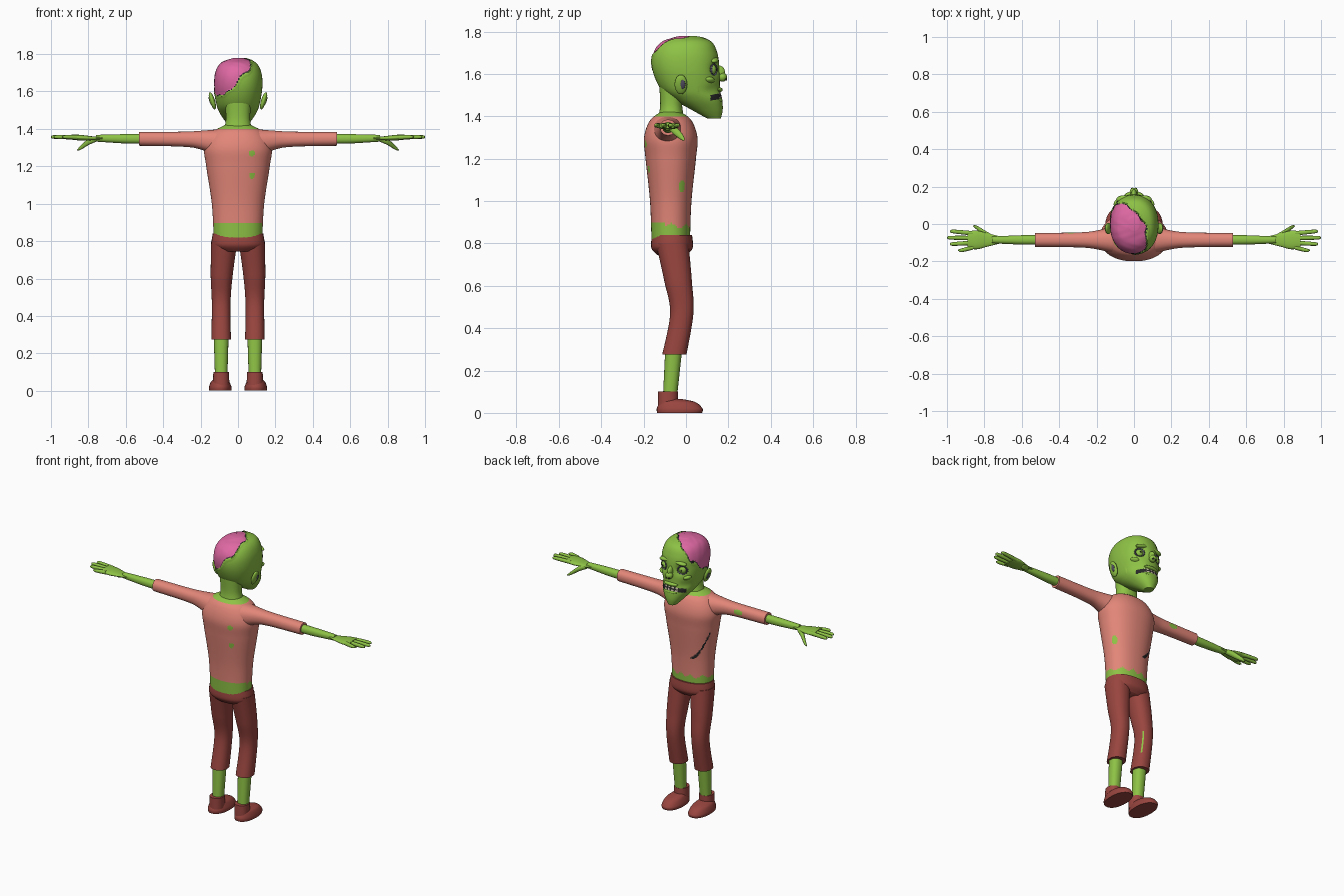
import bpy, bmesh, math
from math import sin, cos, tau, hypot, atan2, copysign, exp
from mathutils import Vector

if "Cube" in bpy.data.objects:
    bpy.data.objects.remove(bpy.data.objects["Cube"])


def material(name, *rgb):
    colour = (*rgb, 1)
    made = bpy.data.materials.new(name)
    made.use_nodes = True
    made.diffuse_color = colour
    made.node_tree.nodes["Principled BSDF"].inputs["Base Color"].default_value = colour
    return made


skin = material("green skin", 0.27, 0.54, 0.06)
shirt = material("salmon cloth", 0.77, 0.24, 0.19)
cloth = material("maroon cloth", 0.32, 0.06, 0.05)
pink = material("brain pink", 0.74, 0.14, 0.37)
dark = material("dark wound", 0.02, 0.02, 0.02)
bone = material("pale teeth", 0.6, 0.5, 0.4)
bruise = material("slate bruise", 0.09, 0.08, 0.13)


def finish(name, mesh, materials, rule=None):
    """Turn a bmesh into a smooth object, colouring its faces by the rule."""
    bmesh.ops.recalc_face_normals(mesh, faces=mesh.faces)
    if rule:
        for face in mesh.faces:
            face.material_index = materials.index(rule(face.calc_center_median()))
    data = bpy.data.meshes.new(name)
    mesh.to_mesh(data)
    mesh.free()
    for item in materials:
        data.materials.append(item)
    part = bpy.data.objects.new(name, data)
    bpy.context.collection.objects.link(part)
    bpy.ops.object.select_all(action='DESELECT')
    part.select_set(True)
    bpy.context.view_layer.objects.active = part
    bpy.ops.object.shade_smooth_by_angle(angle=math.radians(50))
    return part


def spline(stations, steps):
    """Catmull-Rom curve through the stations."""
    points = [Vector(station) for station in stations]
    padded = [points[0], *points, points[-1]]
    for before, start, end, after in zip(padded, padded[1:], padded[2:], padded[3:]):
        leave, arrive = (end - before) / 2, (after - start) / 2
        for step in range(steps):
            t = step / steps
            ease = t * t * (3 - 2 * t)
            yield (start.lerp(end, ease) + leave * t * (1 - t) ** 2
                   - arrive * t * t * (1 - t))
    yield points[-1]


def loft(name, stations, materials, along="z", ratio=1, side=1, sides=32, steps=8,
         rule=None, shape=None):
    """Skin rounded rings; each station is position, two centre values, half width."""
    mesh = bmesh.new()
    rings = []
    for place, across, deep, half in spline(stations, steps):
        ring = []
        for k in range(sides):
            c, s = cos(tau * k / sides), sin(tau * k / sides)
            u = across + half * copysign(abs(c) ** 0.9, c)
            v = deep + half * ratio * copysign(abs(s) ** 0.9, s)
            point = Vector((u, v, place) if along == "z" else (place, u, v))
            point.x *= side
            ring.append(mesh.verts.new(shape(point) if shape else point))
        rings.append(ring)
    for lower, upper in zip(rings, rings[1:]):
        for k in range(sides):
            mesh.faces.new((lower[k - 1], lower[k], upper[k], upper[k - 1]))
    mesh.faces.new(rings[0])
    mesh.faces.new(rings[-1])
    return finish(name, mesh, materials, rule)


def ball(name, location, size, colour, tilt=0):
    mesh = bmesh.new()
    bmesh.ops.create_uvsphere(mesh, u_segments=20, v_segments=12, radius=1)
    part = finish(name, mesh, [colour])
    part.location, part.scale, part.rotation_euler.y = location, size, tilt


def eye_rim(name, location, facing):
    """Ragged bruised ring round an eye."""
    mesh = bmesh.new()
    spokes = []
    count = 32
    for k in range(count):
        ragged = 0.036 if k % 2 else 0.03
        direction = Vector((cos(tau * k / count), sin(tau * k / count), 0))
        spokes.append([mesh.verts.new(direction * radius + Vector((0, 0, height)))
                       for radius, height in ((0.022, 0.004), (0.027, 0.009), (ragged, 0))])
    for k in range(count):
        for inner in range(2):
            outer = inner + 1
            mesh.faces.new((spokes[k - 1][inner], spokes[k - 1][outer],
                            spokes[k][outer], spokes[k][inner]))
    rim = finish(name, mesh, [bruise])
    rim.location = location
    rim.rotation_euler = facing.to_track_quat('Z', 'Y').to_euler()


# Torso: torn shirt over skin
def shirt_colour(p):
    behind = p.y < -0.1
    zigzag = abs(atan2(p.y + 0.07, p.x) * 3 % 2 - 1)
    hem = 0.9 if behind else 0.87 + zigzag / 40
    back_hole = behind and min(hypot(p.x - 0.075, p.z - h) for h in (1.15, 1.27)) < 0.016
    side_hole = p.x > 0 and hypot(p.y + 0.02, p.z / 2 - 0.535) < 0.014
    slit = p.x < 0 and 1 < p.z < 1.18 and abs(p.y - 0.02 + (p.z - 1) / 4) < 0.004
    if p.z < hem or p.z > 1.4 or back_hole or side_hole:
        return skin
    return dark if slit else shirt


def upright(y, *profile):
    """Centred stations from pairs of height and half width."""
    return [(z, 0, y, half) for z, half in profile]


loft("torso", upright(-0.072, (0.82, 0.13), (1, 0.14), (1.2, 0.17), (1.3, 0.18),
                      (1.38, 0.14), (1.42, 0.07)),
     [shirt, skin, dark], ratio=0.7, sides=128, steps=24, rule=shirt_colour)
loft("neck", upright(-0.07, (1.38, 0.08), (1.45, 0.065), (1.54, 0.07)), [skin], ratio=0.8)
loft("trouser_hips", upright(-0.066, (0.745, 0.1), (0.78, 0.14), (0.84, 0.135)),
     [cloth], ratio=0.7)


# Limbs, built for each side
def sleeve_colour(p):
    torn = p.x < 0 and p.y > -0.07 and hypot(p.x / 2 + 0.17, p.z - 1.35) < 0.015
    return skin if torn else shirt


def trouser_colour(p):
    torn = abs(p.x + 0.053) < 0.003 and p.y > -0.03 and 0.36 < p.z < 0.5
    return skin if torn else cloth


for side, tag in ((1, "left_"), (-1, "right_")):
    def limb(name, stations, *materials, **options):
        loft(tag + name, stations, materials, side=side, **options)

    arm_y = -0.085
    limb("sleeve", [(0.08, arm_y, 1.32, 0.08), (0.2, arm_y, 1.34, 0.05),
                    (0.3, arm_y, 1.345, 0.04), (0.53, arm_y, 1.347, 0.037)],
         shirt, skin, along="x", sides=48, steps=16, rule=sleeve_colour)
    limb("forearm", [(0.5, arm_y, 1.347, 0.025), (0.6, arm_y, 1.347, 0.025),
                     (0.76, arm_y, 1.35, 0.018)], skin, along="x")
    limb("palm", [(0.72, arm_y, 1.35, 0.02), (0.78, arm_y, 1.35, 0.035),
                  (0.84, arm_y, 1.353, 0.05), (0.89, arm_y, 1.356, 0.045)],
         skin, along="x", ratio=0.3)
    for k, finger in enumerate(("index", "middle", "ring", "little")):
        root, end = -0.05 - k / 40, -0.04 - k / 30
        tip = 1 - 0.015 * (k - 1) ** 2
        limb(finger + "_finger", [(0.86, root, 1.355, 0.012), (tip - 0.02, end, 1.357, 0.01),
                                  (tip, end, 1.356, 0.003)], skin, along="x", sides=12)
    limb("thumb", [(0.76, -0.07, 1.345, 0.014), (0.8, -0.05, 1.33, 0.017),
                   (0.84, -0.02, 1.3, 0.011), (0.86, -0.01, 1.287, 0.003)],
         skin, along="x", sides=12)
    limb("trouser_leg", [(0.275, 0.09, -0.055, 0.052), (0.47, 0.09, -0.02, 0.05),
                         (0.62, 0.087, -0.037, 0.059), (0.8, 0.073, -0.065, 0.07)],
         cloth, skin, ratio=1.1, sides=64, steps=16, rule=trouser_colour)
    limb("shin", [(0.07, 0.09, -0.076, 0.033), (0.3, 0.09, -0.058, 0.04)], skin)
    limb("shoe", [(0, 0.095, -0.03, 0.059), (0.02, 0.095, -0.03, 0.06),
                  (0.05, 0.095, -0.04, 0.048), (0.065, 0.09, -0.07, 0.03)], cloth, ratio=1.8)
    limb("shoe_collar", [(0.03, 0.09, -0.085, 0.044), (0.1, 0.09, -0.085, 0.042)],
         cloth, ratio=1.1)


# Head: skull with exposed brain and a ragged mouth
centre = Vector((0, 0, 1.62))
brain_axis = Vector((-0.6, -0.35, 0.7)).normalized()


def brain_depth(p):
    d = (p - centre).normalized()
    ragged = sin(7 * d.x + 9 * d.y) / 25 + sin(17 * d.y - 11 * d.z) / 40
    return d.dot(brain_axis) - 0.47 + ragged


def sculpt(p):
    depth = brain_depth(p)
    if depth > 0:
        fold = sin(60 * p.x + 2 * sin(50 * p.y)) * sin(55 * p.y + 40 * p.z)
        return centre.lerp(p, 0.975 + fold / 250)
    if depth > -0.06:
        return centre.lerp(p, 1.01)
    if p.y > 0.06:
        for x, z, sink in ((0.06, 1.62, 0.018), (0.085, 1.52, 0.01)):
            away = hypot(abs(p.x) - x, p.z - z) / 0.03
            p.y -= sink * exp(-away * away)
    return p


def head_colour(p):
    depth = brain_depth(p)
    if depth > 0:
        return pink if depth > 0.025 else dark
    lip = abs(p.z - 1.5 + 2 * p.x * p.x)
    if p.y < 0.115 or lip > 0.013:
        return skin
    tooth = lip > 0.004 and sin(p.x * 260) > -0.3 and abs(p.x) < 0.05
    return bone if tooth else dark


loft("head", [(1.39, 0, 0.132, 0.027), (1.43, 0, 0.1, 0.06), (1.48, 0, 0.055, 0.095),
              (1.53, 0, 0.02, 0.115), (1.62, 0, 0, 0.13), (1.7, 0, -0.005, 0.125),
              (1.755, 0, 0, 0.095), (1.782, 0, 0, 0.03)],
     [skin, pink, dark, bone], ratio=1.22, sides=144, steps=16,
     rule=head_colour, shape=sculpt)

# Facial features
ball("nose_bridge", (0, 0.155, 1.605), (0.016, 0.03, 0.035), skin)
ball("nose_tip", (0, 0.172, 1.585), (0.023, 0.022, 0.022), skin)
for name, height in (("lower_lip", 1.475), ("upper_lip", 1.525)):
    ball(name, (0, 0.155, height), (0.05, 0.018, 0.012), skin)
ball("chin", (0, 0.14, 1.42), (0.04, 0.03, 0.03), skin)
for side, tag in ((1, "left_"), (-1, "right_")):
    def feature(name, x, y, z, size, colour, tilt=0):
        ball(tag + name, (side * x, y, z), size, colour, side * tilt)

    feature("nostril", 0.01, 0.188, 1.574, [0.006] * 3, dark)
    feature("brow", 0.05, 0.132, 1.665, (0.045, 0.022, 0.014), skin, 0.15)
    feature("cheekbone", 0.08, 0.105, 1.57, (0.03, 0.03, 0.016), skin, -0.3)
    feature("eyeball", 0.062, 0.118, 1.62, [0.026] * 3, skin)
    feature("pupil", 0.067, 0.142, 1.62, [0.005] * 3, dark)
    feature("ear", 0.137, -0.024, 1.55, (0.014, 0.03, 0.048), skin, 0.3)
    feature("ear_hollow", 0.149, -0.015, 1.55, (0.005, 0.012, 0.022), bruise, 0.3)
    eye_rim(tag + "eye_rim", (side * 0.064, 0.128, 1.62), Vector((side / 2, 1, 0)))
